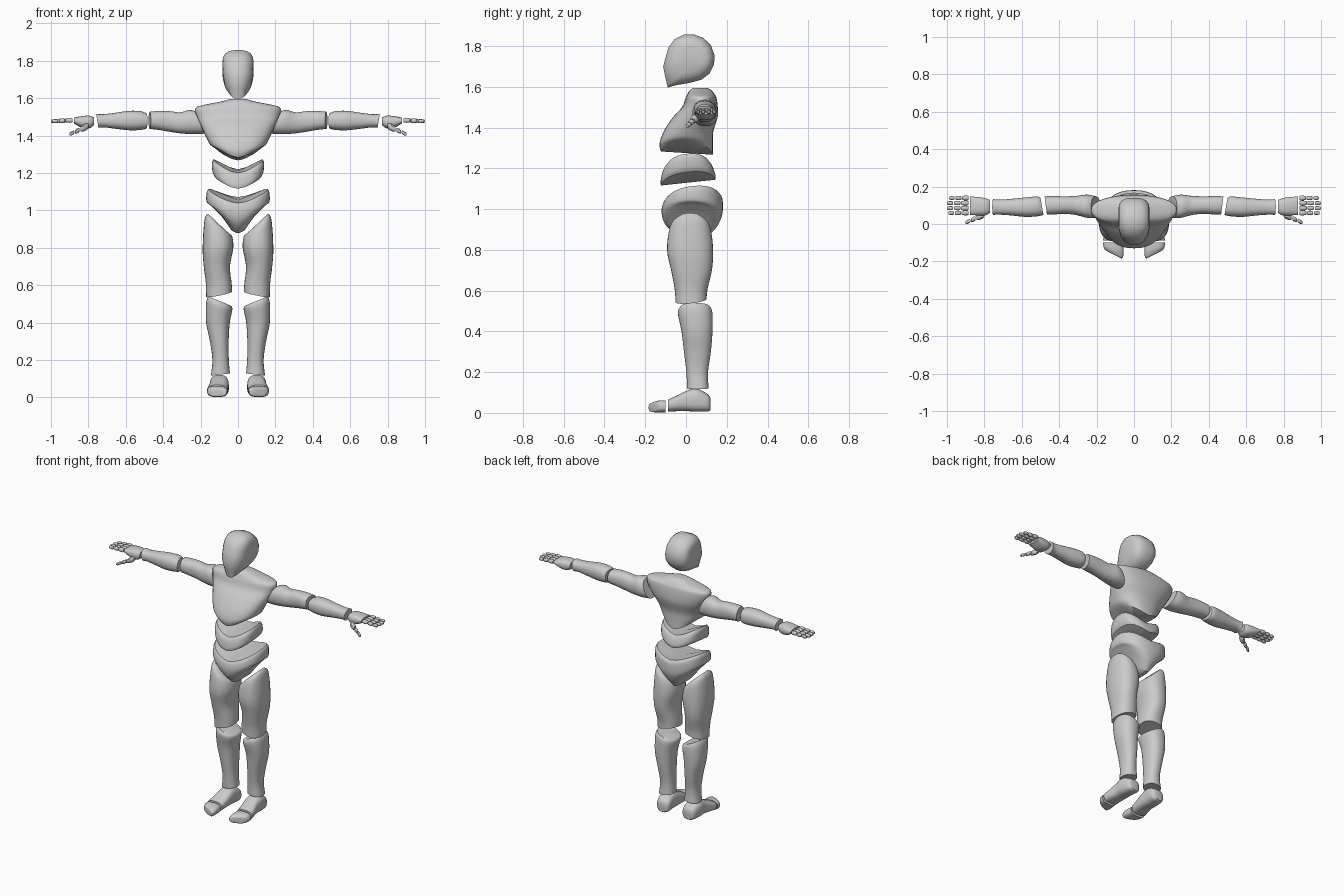
import bpy, bmesh, math
from mathutils import Vector


def catmull(a, b, c, d, t):
    return 0.5 * (2*b + (c-a)*t + (2*a-5*b+4*c-d)*t*t + (3*b-a-3*c+d)*t**3)


def skin(name, rows, caps, mirror=False):
    """Bridge closed point loops, fan both ends, smooth except hard rims."""
    bm = bmesh.new()
    loops = [[bm.verts.new(p) for p in r] for r in rows]
    n = len(rows[0])
    for a, b in zip(loops, loops[1:]):
        for i in range(n):
            j = (i + 1) % n
            bm.faces.new((a[i], a[j], b[j], b[i]))
    for loop, c in ((loops[0], caps[0]), (loops[-1], caps[1])):
        v = bm.verts.new(c)
        for i in range(n):
            bm.faces.new((loop[i], loop[(i + 1) % n], v))
    bmesh.ops.recalc_face_normals(bm, faces=bm.faces)
    me = bpy.data.meshes.new(name)
    bm.to_mesh(me)
    bm.free()
    ob = bpy.data.objects.new(name, me)
    bpy.context.collection.objects.link(ob)
    bpy.ops.object.select_all(action='DESELECT')
    ob.select_set(True)
    bpy.context.view_layer.objects.active = ob
    bpy.ops.object.shade_smooth_by_angle(angle=math.radians(35))
    if mirror:
        m = ob.modifiers.new("mirror", 'MIRROR')
        m.use_mirror_merge = False
    return ob


def loft(name, axis, rings, mirror=False, n=32, e=2.3, sub=4):
    """Ring: position, centre a, centre b, radius a, radius b, bow, tilt a, tilt b."""
    rings = [tuple(r) + (0,) * (8 - len(r)) for r in rings]
    put = {'z': lambda t, a, b: Vector((a, b, t)),
           'x': lambda t, a, b: Vector((t, a, b)),
           'y': lambda t, a, b: Vector((a, t, b))}[axis]
    ext = [rings[0]] + rings + [rings[-1]]
    fine = []
    for i in range(len(rings) - 1):
        for k in range(sub):
            fine.append([catmull(*q, k / sub) for q in zip(*ext[i:i + 4])])
    fine.append(rings[-1])
    rows = []
    for t, ca, cb, ra, rb, bow, ta, tb in fine:
        row = []
        for i in range(n):
            w = 2 * math.pi * i / n
            u = math.copysign(abs(math.cos(w)) ** (2 / e), math.cos(w))
            v = math.copysign(abs(math.sin(w)) ** (2 / e), math.sin(w))
            row.append(put(t + bow*abs(u)**1.5 + ta*u + tb*v, ca + ra*u, cb + rb*v))
        rows.append(row)
    return skin(name, rows, [put(*rings[0][:3]), put(*rings[-1][:3])], mirror)


# Head: side profile layered across x, narrowing toward face and chin
profile = [(-.09, 1.597), (-.05, 1.608), (.02, 1.62), (.075, 1.635), (.115, 1.665),
           (.138, 1.71), (.14, 1.755), (.122, 1.805), (.085, 1.84), (.04, 1.857),
           (-.01, 1.857), (-.055, 1.835), (-.085, 1.795), (-.1, 1.745), (-.112, 1.7),
           (-.102, 1.65)]
layers = [(-.083, .5), (-.08, .7), (-.068, .86), (-.045, .96), (-.02, 1)]
layers += [(-x, s) for x, s in reversed(layers)]
rows = []
for x, s in layers:
    row = []
    for y, z in profile:
        y, z = .02 + (y - .02) * s, 1.73 + (z - 1.73) * s
        chin = min(1, max(0, (1.71 - z) / .1))
        face = min(1, max(0, (-.02 - y) / .09))
        row.append((x * (1 - .3 * chin) * (1 - .25 * face), y, z))
    rows.append(row)
skin("head", rows, [(-.083, .02, 1.73), (.083, .02, 1.73)])

# Torso
loft("chest", 'z', [
    (1.595, 0, .07, .045, .035), (1.582, 0, .072, .09, .055),
    (1.562, 0, .074, .19, .068), (1.545, 0, .074, .228, .076),
    (1.50, 0, .068, .22, .088), (1.45, 0, .045, .198, .11),
    (1.38, 0, .012, .17, .122, .01), (1.32, 0, .001, .148, .131, .03),
    (1.275, 0, .005, .118, .128, .055, 0, -.008)])
loft("abdomen", 'z', [
    (1.21, 0, .008, .133, .108, .062, 0, .01), (1.19, 0, .008, .14, .124, .06, 0, .012),
    (1.15, 0, .01, .136, .135, .055, 0, .014),
    (1.13, 0, .01, .125, .133, .052, 0, .014)], e=2.5)
loft("pelvis", 'z', [
    (1.055, 0, .03, .158, .135, .058, 0, .016), (1.035, 0, .032, .168, .147, .06, 0, .014),
    (.985, 0, .03, .168, .15, .06), (.94, 0, .028, .145, .138, .085),
    (.905, 0, .03, .09, .115, .065), (.878, 0, .035, .035, .085, .015)])

# Legs
loft("thigh", 'z', [
    (.927, .102, .02, .058, .07, 0, .055), (.905, .105, .02, .074, .1, 0, .045),
    (.80, .107, .02, .082, .113), (.70, .113, .027, .07, .1),
    (.61, .103, .025, .069, .081), (.552, .101, .025, .069, .076, 0, -.014, .008)], True)
loft("shin", 'z', [
    (.516, .1, .045, .058, .074, 0, .024), (.49, .1, .045, .07, .085, 0, .016),
    (.40, .107, .054, .063, .076), (.30, .1, .056, .05, .066),
    (.20, .093, .055, .044, .053), (.122, .094, .058, .051, .053, 0, -.006)], True)
loft("foot", 'y', [
    (.12, .095, .043, .028, .03), (.105, .095, .05, .045, .043),
    (.05, .1, .063, .05, .057), (0, .1, .058, .05, .049),
    (-.05, .106, .045, .053, .037), (-.088, .111, .036, .055, .03)], True, e=2.7)
loft("toes", 'y', [
    (-.1, .112, .032, .053, .03), (-.135, .109, .031, .054, .029, 0, .012),
    (-.16, .106, .027, .046, .023, 0, .02),
    (-.168, .1, .025, .03, .015, 0, .015)], True, e=2.7)

# Arms
loft("upper_arm", 'x', [
    (.205, .09, 1.47, .058, .06, 0, 0, .025), (.25, .095, 1.472, .062, .065, 0, 0, .012),
    (.31, .099, 1.468, .051, .056), (.37, .101, 1.476, .047, .055),
    (.43, .1, 1.481, .049, .05), (.472, .1, 1.481, .048, .046, 0, .006)], True)
loft("forearm", 'x', [
    (.492, .094, 1.478, .046, .042, 0, .008), (.52, .094, 1.48, .053, .05),
    (.58, .09, 1.48, .052, .052), (.66, .09, 1.479, .044, .042),
    (.72, .09, 1.479, .04, .035), (.752, .091, 1.478, .042, .037, 0, 0, .006)], True)

# Hands
loft("palm", 'x', [
    (.77, .094, 1.476, .034, .02), (.795, .092, 1.472, .046, .034),
    (.835, .095, 1.473, .049, .031), (.878, .098, 1.48, .049, .015)], True, n=24, e=2.6)
fingers = [("index", .059, .94), ("middle", .085, 1), ("ring", .112, 1.0), ("little", .139, .9)]
for label, y, f in fingers:
    for k, (a, b, r) in enumerate([(.884, .924, .0125), (.928, .963, .0115), (.967, 1.0, .01)]):
        a, b = (.884 + (q - .884) * f for q in (a, b))
        z = 1.481 - .002 * k
        loft(f"{label}_finger_{k + 1}", 'x', [
            (a, y, z, r * .7, r * .7), (a + .007, y, z, r, r),
            (b - .008, y, z, r * .95, r * .95), (b, y, z, r * .6, r * .6)], True, n=12, sub=2)

# Thumb: three segments slanting forward and down
start, end = Vector((.8, .052, 1.452)), Vector((.902, .006, 1.406))
for k, (a, b, r) in enumerate([(0, .42, .019), (.46, .71, .013), (.74, 1, .011)]):
    ring = []
    for t, s in ((0, .65), (.25, 1), (.75, .9), (1, .6)):
        p = start.lerp(end, a + (b - a) * t)
        ring.append((p.x, p.y, p.z, r * s, r * s))
    loft(f"thumb_{k + 1}", 'x', ring, True, n=12, sub=2)
